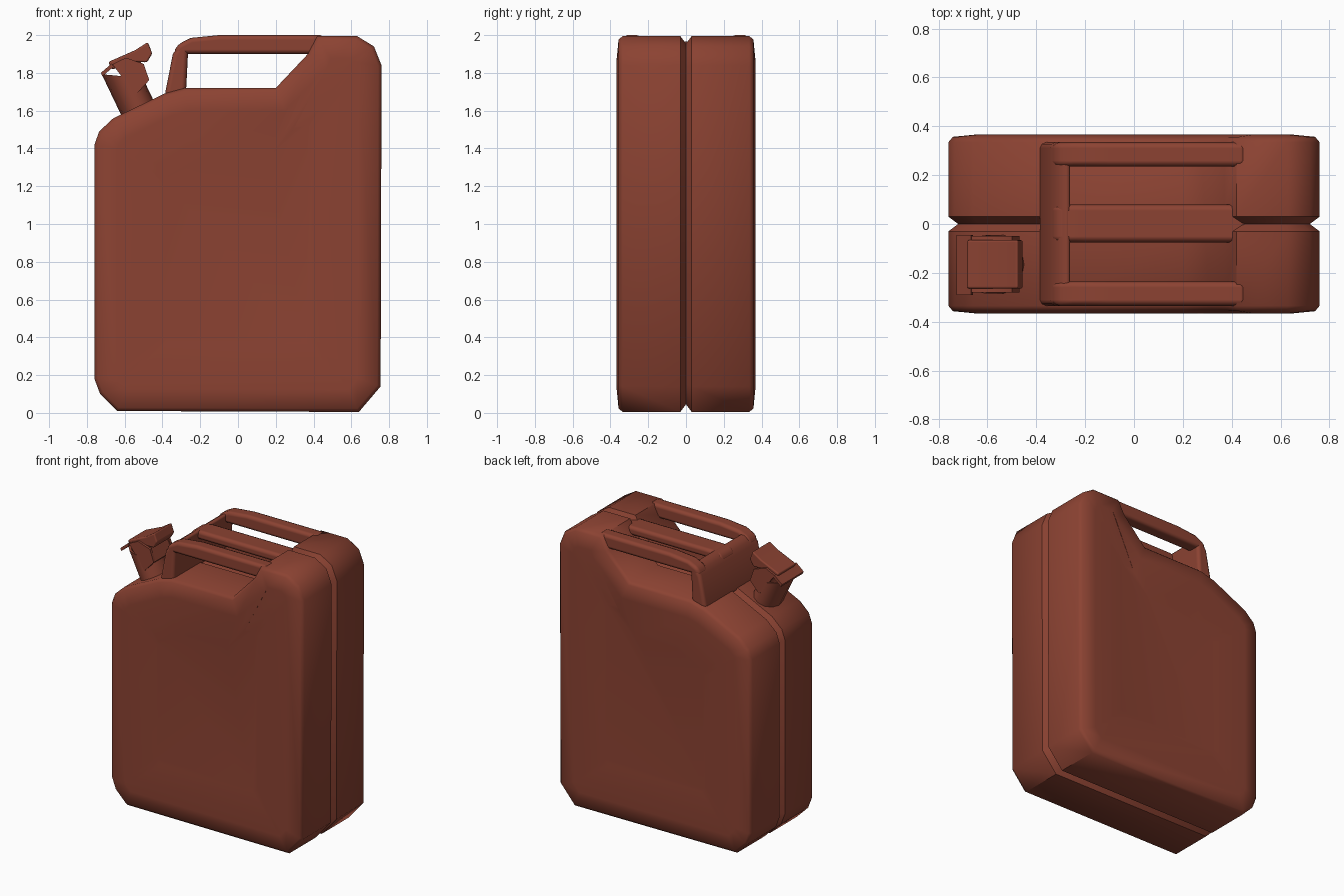
import bpy, bmesh, math
from mathutils import Vector, Matrix

if "Cube" in bpy.data.objects:
    bpy.data.objects.remove(bpy.data.objects["Cube"])

rust = bpy.data.materials.new("rust_red_paint")
rust.diffuse_color = (0.26, 0.055, 0.032, 1)
rust.use_nodes = True
rust.node_tree.nodes["Principled BSDF"].inputs["Base Color"].default_value = rust.diffuse_color


def finish(name, bm, angle=45, bevel=0, matrix=None):
    bmesh.ops.recalc_face_normals(bm, faces=bm.faces)
    me = bpy.data.meshes.new(name)
    bm.to_mesh(me)
    bm.free()
    if matrix:
        me.transform(matrix)
    ob = bpy.data.objects.new(name, me)
    bpy.context.collection.objects.link(ob)
    me.materials.append(rust)
    for p in me.polygons:
        p.use_smooth = True
    me.set_sharp_from_angle(angle=math.radians(angle))
    if bevel:
        m = ob.modifiers.new("bevel", 'BEVEL')
        m.width, m.segments, m.limit_method = bevel, 2, 'ANGLE'
        m.harden_normals = True
    return ob


def inset(pts, d):
    # offset a clockwise (x, z) outline inwards
    out = []
    n = len(pts)
    for i in range(n):
        a, b, c = (Vector(pts[(i + k) % n]) for k in (-1, 0, 1))
        e, f = (b - a).normalized(), (c - b).normalized()
        n1, n2 = Vector((e.y, -e.x)), Vector((f.y, -f.x))
        out.append(b + (n1 + n2) * d / (1 + n1.dot(n2)))
    return out


def loft(bm, rings):
    # rings: list of equal-length vertex coordinate lists
    vs = [[bm.verts.new(p) for p in r] for r in rings]
    n = len(vs[0])
    for r, s in zip(vs, vs[1:]):
        for i in range(n):
            bm.faces.new((r[i], r[(i + 1) % n], s[(i + 1) % n], s[i]))
    return vs


def slab(name, outline, y0, y1, bevel=0.02, matrix=None):
    bm = bmesh.new()
    vs = loft(bm, [[(x, y, z) for x, z in outline] for y in (y0, y1)])
    bm.faces.new(vs[0])
    bm.faces.new(vs[1])
    return finish(name, bm, 45, bevel, matrix)


# Can body: side outline lofted through y, with seam groove and sunken panels
outline = [(-0.64, 0.01), (-0.73, 0.1), (-0.76, 0.18), (-0.76, 1.42), (-0.735, 1.49),
           (-0.66, 1.56), (-0.39, 1.69), (-0.28, 1.72), (0.2, 1.72), (0.37, 1.9),
           (0.42, 1.995), (0.63, 1.995), (0.72, 1.94), (0.76, 1.84), (0.755, 0.14), (0.64, 0.005)]
panel = [(p[0] * 0.62, 0.85 + (p[1] - 0.85) * 0.66) for p in inset(outline, 0.12)]
half = [(outline, 0.03), (outline, 0.335), (inset(outline, 0.018), 0.357),
        (inset(outline, 0.12), 0.367), (panel, 0.345)]
stations = ([(o, -y) for o, y in reversed(half)] + [(inset(outline, 0.04), 0)] + half)
bm = bmesh.new()
vs = loft(bm, [[(p[0], y, p[1]) for p in o] for o, y in stations])
bm.faces.new(vs[0])
bm.faces.new(vs[-1])
finish("can_body", bm, 48)

# Handle: rear post wall and three bars running into the shoulder
post = [(-0.39, 1.67), (-0.345, 1.9), (-0.31, 1.95), (-0.26, 1.97), (-0.265, 1.9), (-0.275, 1.70)]
slab("handle_post", post, -0.335, 0.335, 0.025)
bar = [(-0.345, 1.9), (-0.32, 1.95), (-0.25, 1.985), (-0.1, 2.0), (0.46, 2.0), (0.46, 1.9)]
low_bar = [(x, min(z, 1.965)) for x, z in bar]
low_bar[3] = (-0.2, 1.965)
slab("handle_bar_front", bar, -0.335, -0.235, 0.025)
slab("handle_bar_back", bar, 0.235, 0.335, 0.025)
slab("handle_bar_middle", low_bar, -0.075, 0.08, 0.025)

# Spout frame: tilted to stand square on the sloping shoulder
tilt = Matrix.Translation((-0.535, -0.165, 1.62)) @ Matrix.Rotation(math.radians(-25.5), 4, 'Y')

# Spout neck: open tube with a slanted mouth
bm = bmesh.new()
rings = []
for r, top in ((1, 0), (1, 1), (0.85, 1), (0.85, 0)):
    ring = []
    for i in range(12):
        a = math.tau * i / 12
        x, y = 0.094 * r * math.cos(a), 0.12 * r * math.sin(a)
        ring.append((x, y, (0.18 - 0.6 * x) if top else -0.03))
    rings.append(ring)
loft(bm, rings)
finish("spout_neck", bm, 45, 0, tilt)

# Cap, hinge cheeks, latch and lever
slab("spout_cap", [(-0.035, 0.235), (-0.035, 0.28), (0.12, 0.275), (0.2, 0.285), (0.195, 0.22),
                   (0.15, 0.19), (0.08, 0.225)], -0.1, 0.1, 0.01, tilt)
for s, n in ((-1, "front"), (1, "back")):
    slab("cap_cheek_" + n, [(0.02, 0.06), (-0.02, 0.26), (0.06, 0.26), (0.13, 0.19), (0.12, 0.1)],
         s * 0.105 - 0.01, s * 0.105 + 0.01, 0, tilt)
slab("cap_latch", [(0.09, 0.09), (0.085, 0.21), (0.12, 0.21), (0.12, 0.1)], -0.1, 0.1, 0, tilt)
slab("cap_lever", [(-0.095, 0.225), (-0.095, 0.245), (-0.02, 0.265), (-0.02, 0.245)],
     -0.125, 0.12, 0, tilt)
